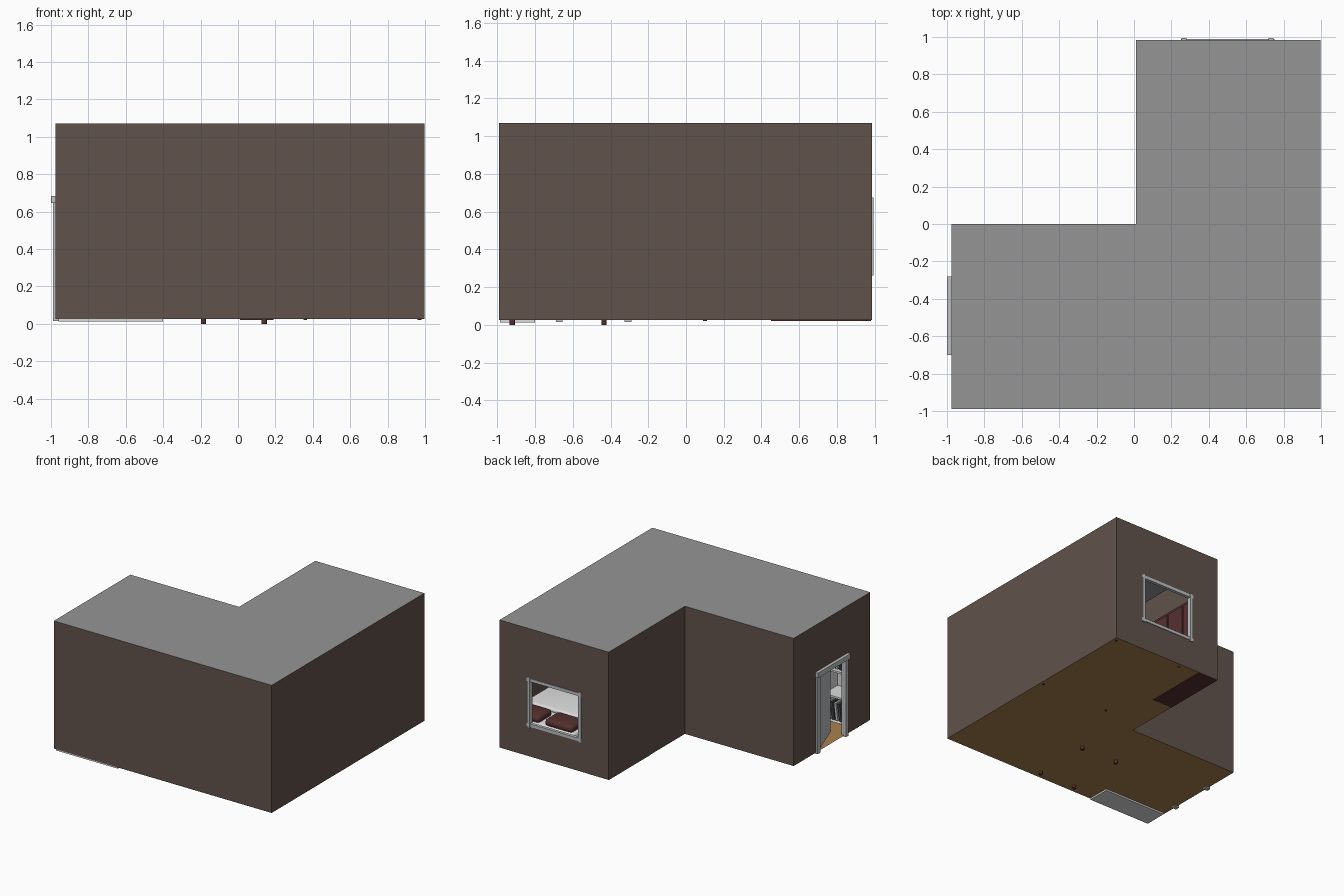
import bpy, bmesh, math
from mathutils import Matrix

old = bpy.data.objects.get("Cube")
if old:
    bpy.data.objects.remove(old, do_unlink=True)


def material(name, r, g, b):
    m = bpy.data.materials.new(name)
    m.use_nodes = True
    m.diffuse_color = (r, g, b, 1)
    m.node_tree.nodes["Principled BSDF"].inputs["Base Color"].default_value = (r, g, b, 1)
    return m


BROWN = material("wall brown", 0.12, 0.085, 0.072)
GREY = material("ceiling grey", 0.3, 0.3, 0.3)
TAN = material("floor tan", 0.4, 0.22, 0.076)
FRAME = material("frame light grey", 0.52, 0.53, 0.54)
WHITE = material("white", 0.72, 0.72, 0.72)
RED = material("dark red wood", 0.09, 0.03, 0.028)
DARK = material("book charcoal", 0.06, 0.06, 0.065)


def finish(name, bm, mat):
    me = bpy.data.meshes.new(name)
    bm.to_mesh(me)
    bm.free()
    ob = bpy.data.objects.new(name, me)
    bpy.context.collection.objects.link(ob)
    me.materials.append(mat)
    return ob


def box(name, x, y, z, mat, bevel=0):
    """Box from (low, high) pairs along each axis."""
    bm = bmesh.new()
    bmesh.ops.create_cube(bm, size=1)
    for v in bm.verts:
        v.co = [(a + b) / 2 + c * (b - a) for (a, b), c in zip((x, y, z), v.co)]
    ob = finish(name, bm, mat)
    if bevel:
        mod = ob.modifiers.new("soft edge", "BEVEL")
        mod.width, mod.segments = bevel, 3
        for p in ob.data.polygons:
            p.use_smooth = True
    return ob


def leg(name, x, y, z0, z1, r, mat):
    bm = bmesh.new()
    bmesh.ops.create_cone(bm, cap_ends=True, segments=12, radius1=r, radius2=r, depth=z1 - z0,
                          matrix=Matrix.Translation((x, y, (z0 + z1) / 2)))
    finish(name, bm, mat)


# L-shaped room shell
Z0, Z1 = 0.025, 1.07
W, E, S, N = -0.975, 0.998, -0.99, 0.985
OUT = [(W, S), (E, S), (E, N), (0.01, N), (0.01, 0), (W, 0)]
for name, z, mat in (("floor", Z0, TAN), ("roof", Z1, GREY)):
    bm = bmesh.new()
    f = bm.faces.new([bm.verts.new((x, y, z)) for x, y in OUT])
    if z == Z0:
        f.normal_flip()
    finish(name, bm, mat)

# Thin walls; an opening is (start, end, bottom, top) measured along the wall
openings = {2: (E - 0.73, E - 0.27, 0.28, 0.65), 5: (0.31, 0.67, Z0, 0.65)}
bm = bmesh.new()
for i, (x, y) in enumerate(OUT):
    x2, y2 = OUT[(i + 1) % len(OUT)]
    size = math.hypot(x2 - x, y2 - y)

    def panel(a, b, lo, hi):
        if b - a < 0.001 or hi - lo < 0.001:
            return
        pts = [(a, lo), (b, lo), (b, hi), (a, hi)]
        bm.faces.new([bm.verts.new((x + (x2 - x) * t / size, y + (y2 - y) * t / size, z))
                      for t, z in pts])

    if i in openings:
        a, b, lo, hi = openings[i]
        panel(0, a, Z0, Z1)
        panel(b, size, Z0, Z1)
        panel(a, b, Z0, lo)
        panel(a, b, hi, Z1)
    else:
        panel(0, size, Z0, Z1)
bmesh.ops.remove_doubles(bm, verts=bm.verts, dist=0.0005)
finish("walls", bm, BROWN)

# Window frame
for side, x in (("right", 0.255), ("left", 0.72)):
    box("window_post_" + side, (x, x + 0.025), (0.96, 0.994), (0.26, 0.675), FRAME)
for side, z in (("sill", 0.27), ("head", 0.64)):
    box("window_" + side, (0.25, 0.75), (0.965, 0.99), (z, z + 0.025), FRAME)

# Door frame and leaf standing ajar
for side, y in (("back", -0.325), ("front", -0.69)):
    box("door_post_" + side, (-0.99, -0.95), (y, y + 0.035), (0.015, 0.645), FRAME)
box("door_head", (-1.0, -0.945), (-0.7, -0.28), (0.645, 0.685), FRAME)
leaf = box("door_leaf", (-0.008, 0.008), (-0.34, 0), (0.03, 0.64), FRAME)
leaf.location = (-0.965, -0.325, 0)
leaf.rotation_euler.z = math.radians(20)

# Bed by the window
box("bed_frame", (0.35, 0.98), (0.09, 0.96), (0.1, 0.2), RED)
box("bed_mattress", (0.37, 0.96), (0.11, 0.94), (0.2, 0.28), WHITE, 0.03)
box("bed_blanket", (0.36, 0.97), (0.1, 0.7), (0.27, 0.31), WHITE, 0.018)
for n, x in (("right", 0.39), ("left", 0.69)):
    box("pillow_" + n, (x, x + 0.25), (0.74, 0.92), (0.27, 0.33), RED, 0.025)
for x in (0.36, 0.97):
    for y in (0.1, 0.95):
        leg("bed_leg", x, y, 0.02, 0.11, 0.01, RED)

# Cabinet beside the bed
box("cabinet", (0.012, 0.19), (0.45, 0.98), (0.021, 0.7), RED)
for i in range(3):
    y = 0.46 + i * 0.175
    box("cabinet_door", (0.19, 0.197), (y, y + 0.16), (0.05, 0.68), RED)

# Table
box("table_top", (-0.21, 0.17), (-0.95, -0.41), (0.3, 0.33), RED)
for x in (-0.185, 0.14):
    for y in (-0.92, -0.435):
        leg("table_leg", x, y, 0, 0.3, 0.014, RED)

# Bookcase in the front corner
box("bookcase_back", (-0.96, -0.4), (-0.985, -0.975), (0.012, 0.66), WHITE)
for x in (-0.96, -0.69, -0.415):
    box("bookcase_upright", (x, x + 0.015), (-0.975, -0.8), (0.012, 0.66), WHITE)
for i in range(4):
    z = 0.012 + i * 0.211
    box("bookcase_shelf", (-0.96, -0.4), (-0.984, -0.801), (z, z + 0.015), WHITE)
for row in range(3):
    for i in range(7):
        book = box("book", (0, 0.02), (-0.96, -0.82), (0, 0.14), DARK if i % 2 else FRAME)
        book.location = (-0.93 + i * 0.032 + (row % 2) * 0.27, 0, 0.035 + row * 0.211)
        book.rotation_euler.y = math.radians(8)
